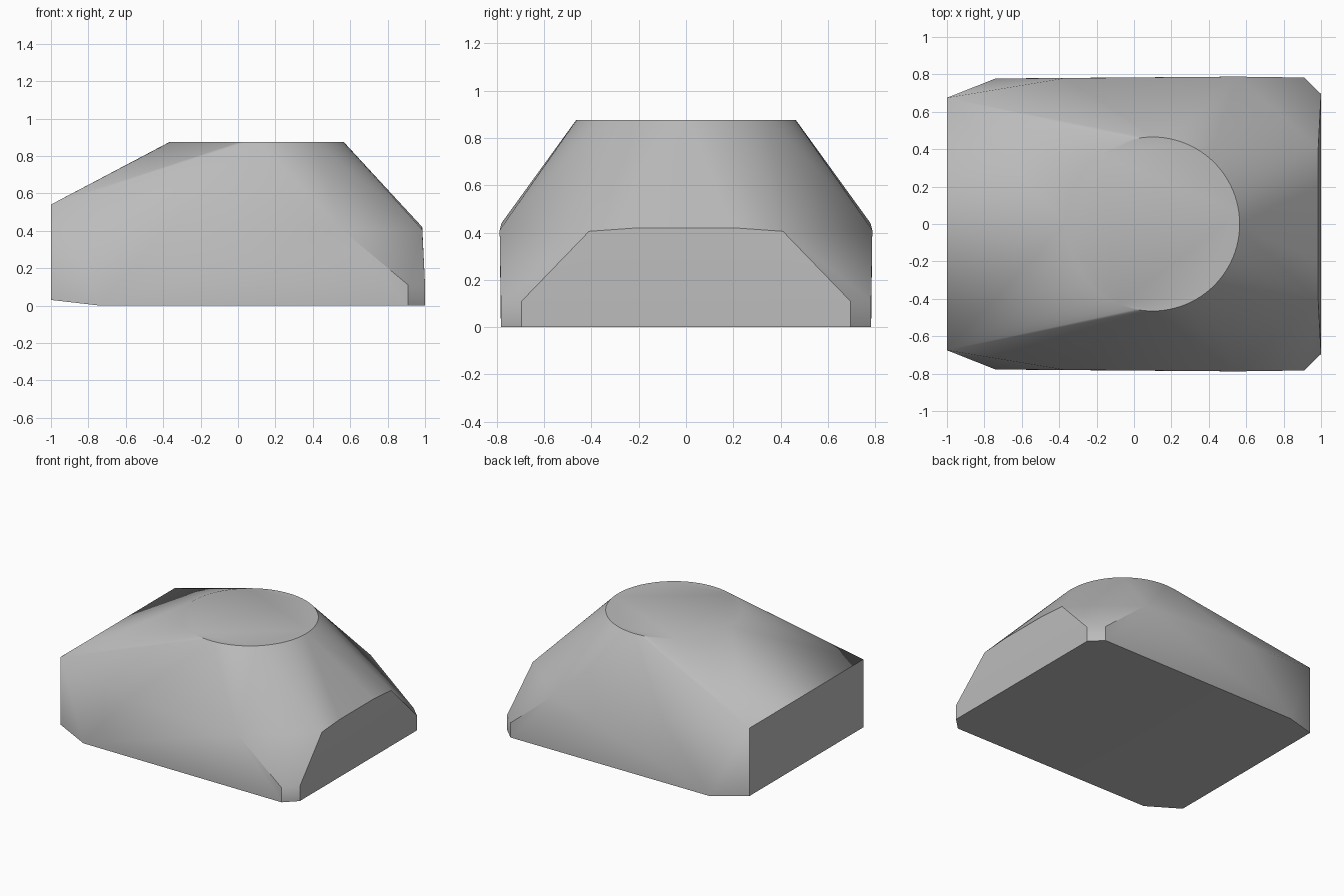
import bpy, bmesh
from math import cos, sin, tau, radians

cube = bpy.data.objects.get("Cube")
if cube:
    bpy.data.objects.remove(cube)

# Plain grey finish
grey = bpy.data.materials.new("light_grey")
grey.use_nodes = True
colour = (0.5, 0.5, 0.5, 1)
grey.diffuse_color = colour
grey.node_tree.nodes["Principled BSDF"].inputs["Base Color"].default_value = colour

# Round flat top
SEGMENTS, RADIUS, TOP = 96, 0.465, 0.875
points = [(0.1 + RADIUS * cos(tau * i / SEGMENTS), RADIUS * sin(tau * i / SEGMENTS), TOP)
          for i in range(SEGMENTS)]

# Corners of one side, mirrored across the middle
side_corners = [
    (-1, 0.675, 0.54), (-1, 0.675, 0.03),          # tall end wall
    (-0.74, 0.778, 0),                             # base corner by the tall end
    (-0.37, 0.78, 0.44), (0.55, 0.788, 0.41),      # shoulder of the long wall
    (0.91, 0.783, 0), (0.91, 0.783, 0.11),         # small corner cut
    (1, 0.695, 0), (1, 0.695, 0.11),
    (0.985, 0.41, 0.405), (0.985, 0.2, 0.42),      # shoulder of the low end wall
]
for x, y, z in side_corners:
    points += [(x, y, z), (x, -y, z)]

# Wrap the points in one convex block
bm = bmesh.new()
for p in points:
    bm.verts.new(p)
hull = bmesh.ops.convex_hull(bm, input=bm.verts[:])
loose = {v for v in hull["geom_interior"] + hull["geom_unused"]
         if isinstance(v, bmesh.types.BMVert)}
bmesh.ops.delete(bm, geom=list(loose), context='VERTS')
bmesh.ops.dissolve_limit(bm, angle_limit=radians(0.3), verts=bm.verts[:], edges=bm.edges[:])
bmesh.ops.recalc_face_normals(bm, faces=bm.faces[:])

mesh = bpy.data.meshes.new("faceted_block")
bm.to_mesh(mesh)
bm.free()
mesh.materials.append(grey)
block = bpy.data.objects.new("faceted_block", mesh)
bpy.context.collection.objects.link(block)

# Soft shoulders, crisp rim and corners
bpy.ops.object.select_all(action='DESELECT')
block.select_set(True)
bpy.context.view_layer.objects.active = block
bpy.ops.object.shade_smooth_by_angle(angle=radians(38))
